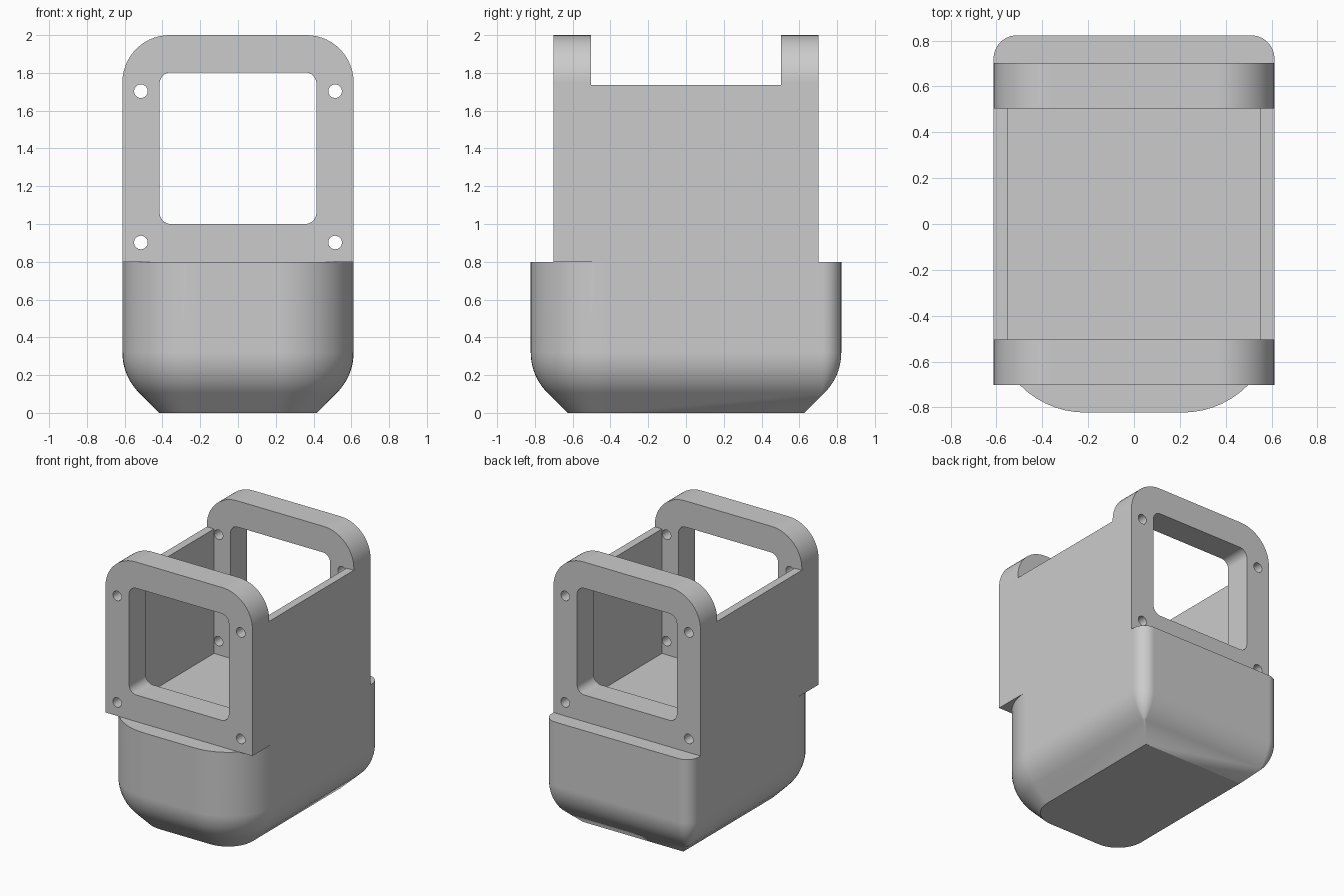
import bpy
import bmesh
from math import sin, cos, pi
from mathutils import Vector

cube = bpy.data.objects.get("Cube")
if cube:
    bpy.data.objects.remove(cube, do_unlink=True)

HALF_X, HALF_Y = 0.612, 0.822
LEDGE = 0.8            # height where the tower meets the base
PLATE_OUT, PLATE_IN = 0.702, 0.503
WALL_IN, WALL_TOP = 0.552, 1.737

grey = bpy.data.materials.new("plain grey")
grey.use_nodes = True
grey.diffuse_color = (0.6, 0.6, 0.6, 1)
grey.node_tree.nodes["Principled BSDF"].inputs["Base Color"].default_value = (0.6, 0.6, 0.6, 1)


def rounded_rect(u0, u1, v0, v1, radii, steps=14):
    """Outline with one radius per corner: low-low, high-low, high-high, low-high."""
    corners = [(u0, v0, 1, 1), (u1, v0, -1, 1), (u1, v1, -1, -1), (u0, v1, 1, -1)]
    points = []
    for i, ((u, v, du, dv), r) in enumerate(zip(corners, radii)):
        for s in range(steps + 1):
            a = pi + (i + s / steps) * pi / 2
            points.append((u + du * r + r * cos(a), v + dv * r + r * sin(a)))
    return points


def loft(name, rings):
    """Skin a stack of equal-length rings and cap both ends."""
    bm = bmesh.new()
    rows = [[bm.verts.new(p) for p in ring] for ring in rings]
    for low, high in zip(rows, rows[1:]):
        for i in range(len(low)):
            j = (i + 1) % len(low)
            bm.faces.new((low[i], low[j], high[j], high[i]))
    bm.faces.new(rows[0][::-1])
    bm.faces.new(rows[-1])
    bmesh.ops.remove_doubles(bm, verts=bm.verts, dist=1e-5)
    bmesh.ops.recalc_face_normals(bm, faces=bm.faces)
    mesh = bpy.data.meshes.new(name)
    bm.to_mesh(mesh)
    bm.free()
    mesh.materials.append(grey)
    obj = bpy.data.objects.new(name, mesh)
    bpy.context.collection.objects.link(obj)
    return obj


def prism_y(name, outline, half):
    """Extrude an x-z outline along y."""
    return loft(name, [[Vector((x, y, z)) for x, z in outline] for y in (-half, half)])


def box(name, hx, hy, z0, z1):
    return prism_y(name, [(-hx, z0), (hx, z0), (hx, z1), (-hx, z1)], hy)


def select(obj):
    bpy.ops.object.select_all(action='DESELECT')
    obj.select_set(True)
    bpy.context.view_layer.objects.active = obj


def cut(obj, cutter):
    cutter.hide_render = True
    select(obj)
    mod = obj.modifiers.new("cut", 'BOOLEAN')
    mod.operation = 'DIFFERENCE'
    mod.solver = 'EXACT'
    mod.object = cutter
    bpy.ops.object.modifier_apply(modifier=mod.name)
    bpy.data.objects.remove(cutter, do_unlink=True)


# Base: wide front corners, tight back corners, rounded and chamfered underside
ROUND = 0.3
INSET = 0.195
ARC_STEPS = 10
arc = [(ROUND * (1 - cos(a)), 0.319 - ROUND * sin(a))
       for a in (pi / 4 * (1 - s / ARC_STEPS) for s in range(ARC_STEPS + 1))]
rings = []
for inset, z in [(INSET, 0)] + arc + [(0, LEDGE)]:
    front_r, back_r = 0.4 - inset, max(0.1 - inset, 0)
    outline = rounded_rect(inset - HALF_X, HALF_X - inset, inset - HALF_Y, HALF_Y - inset,
                           (front_r, front_r, back_r, back_r))
    rings.append([Vector((x, y, z)) for x, y in outline])
base = loft("base", rings)

# Tower: round-topped block hollowed into two end plates and two side walls
tower = prism_y("tower", rounded_rect(-HALF_X, HALF_X, LEDGE, 2, (0, 0, 0.25, 0.25)), PLATE_OUT)
cut(tower, box("cavity_cutter", WALL_IN, PLATE_IN, LEDGE - 0.2, 2.3))
cut(tower, box("wall_top_cutter", 1, PLATE_IN, WALL_TOP, 2.3))

# Window through both end plates
cut(tower, prism_y("window_cutter", rounded_rect(-0.415, 0.415, 1, 1.803, [0.06] * 4, 8), 1))

# Screw holes in the plate corners
for side in (-1, 1):
    for z in (0.902, 1.703):
        hole = [(side * 0.514 + 0.036 * cos(k * pi / 16), z + 0.036 * sin(k * pi / 16))
                for k in range(32)]
        cut(tower, prism_y("hole_cutter", hole, 1))

# Smooth rounds, crisp edges
for part in (base, tower):
    select(part)
    bpy.ops.object.shade_smooth_by_angle(angle=pi / 6)
    normals = part.modifiers.new("flat face normals", 'WEIGHTED_NORMAL')
    normals.keep_sharp = True
